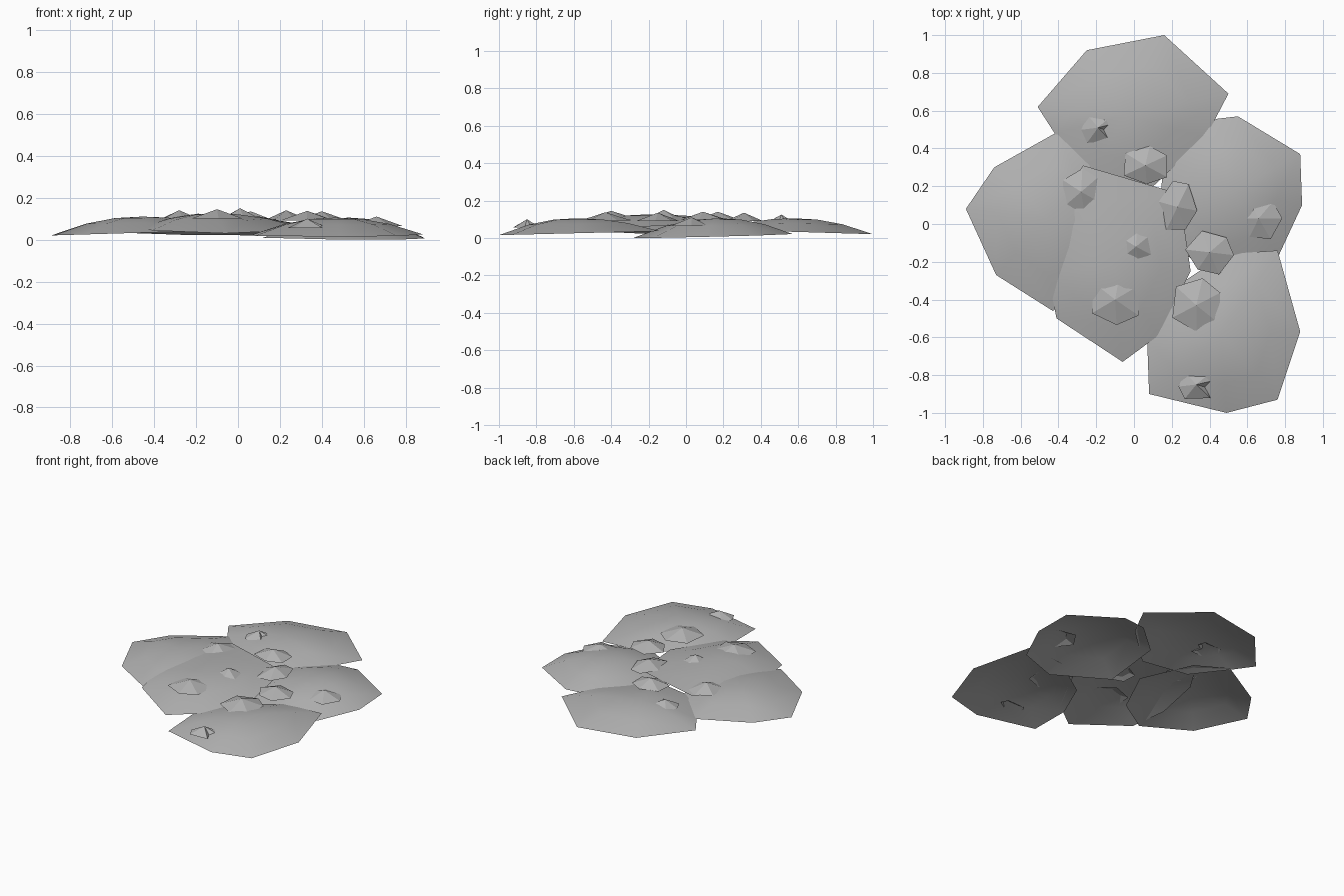
import bpy
import bmesh
import math
from mathutils import Vector

default = bpy.data.objects.get("Cube")
if default:
    bpy.data.objects.remove(default, do_unlink=True)

stone = bpy.data.materials.new("stone grey")
stone.use_nodes = True
colour = (0.45, 0.45, 0.45, 1)
stone.diffuse_color = colour
shader = next(n for n in stone.node_tree.nodes if n.type == 'BSDF_PRINCIPLED')
shader.inputs["Base Color"].default_value = colour
shader.inputs["Roughness"].default_value = 0.9


def shell(name, rim, peak, rings, smooth):
    """Open domed shell: a rim of points, shrinking rings, and a peak.
    Each ring is (scale towards the peak, share of the full rise)."""
    bm = bmesh.new()
    loops = []
    for scale, rise in [(1, 0)] + rings:
        loop = []
        for point in rim:
            spot = peak.lerp(point, scale)
            spot.z = point.z + (peak.z - point.z) * rise
            loop.append(bm.verts.new(spot))
        loops.append(loop)
    top = bm.verts.new(peak)
    count = len(rim)
    for i in range(count):
        j = (i + 1) % count
        for outer, inner in zip(loops, loops[1:]):
            bm.faces.new((outer[i], outer[j], inner[j], inner[i]))
        bm.faces.new((loops[-1][i], loops[-1][j], top))
    bmesh.ops.recalc_face_normals(bm, faces=bm.faces)
    if sum(face.normal.z for face in bm.faces) < 0:
        bmesh.ops.reverse_faces(bm, faces=bm.faces)
    for face in bm.faces:
        face.smooth = smooth
    mesh = bpy.data.meshes.new(name)
    bm.to_mesh(mesh)
    bm.free()
    mesh.materials.append(stone)
    ob = bpy.data.objects.new(name, mesh)
    bpy.context.collection.objects.link(ob)
    return ob


def slab(name, outline, low, slope, top):
    """Broad smooth slab; outline in hundredths, rim tilted by slope."""
    flat = [Vector((x, y, 0)) / 100 for x, y in outline]
    middle = sum(flat, Vector()) / len(flat)
    tilt = Vector((slope[0], slope[1], 0))
    least = min(tilt.dot(p) for p in flat)
    rim = [Vector((p.x, p.y, low + tilt.dot(p) - least)) for p in flat]
    peak = Vector((middle.x, middle.y, top))
    shell(name, rim, peak, [(0.62, 0.62), (0.3, 0.92)], True)


# Broad overlapping slabs
slab("back_slab", [(-51, 62), (-25, 92), (16, 100), (50, 69), (38, 46),
                   (8, 18), (-25, 24), (-42, 48)], 0.02, (0, -0.03), 0.105)
slab("left_slab", [(-89, 8), (-74, 30), (-40, 49), (-20, 36), (-5, 0),
                   (-20, -32), (-43, -46), (-73, -27)], 0.02, (0.03, 0), 0.11)
slab("middle_slab", [(-41, -50), (-6, -73), (13, -59), (30, -25), (24, 16),
                     (-27, 31), (-41, 8), (-46, -25)], 0.03, (0, 0.06), 0.125)
slab("right_slab", [(55, 57), (88, 37), (89, 10), (76, -18), (48, -28),
                    (12, -8), (16, 36), (38, 55)], 0.0, (-0.01, 0.025), 0.105)
slab("front_slab", [(8, -90), (49, -100), (76, -93), (88, -57), (76, -14),
                    (48, -16), (18, -36), (7, -62)], 0.015, (0, 0.025), 0.105)

# Shared rim shapes for the chips: (angle in turns, radius)
lump = [(0, 1), (0.14, 0.95), (0.32, 1), (0.5, 1), (0.68, 0.9), (0.83, 1.05)]
notched = [(0.04, 1.1), (0.12, 1.2), (0.36, 1), (0.52, 1),
           (0.65, 1.1), (0.87, 1.15), (0.95, 0.5)]


def chip(name, shape, x, y, top, wide, deep, turn):
    """Small faceted stone resting on the slabs."""
    rim = []
    for angle, radius in shape:
        a = math.tau * (angle + turn)
        rim.append(Vector((x + wide * radius * math.cos(a),
                           y + deep * radius * math.sin(a), top - 0.045)))
    shell(name, rim, Vector((x, y, top)), [], False)


# Small chips scattered over the pile
chip("back_chip", notched, -0.19, 0.51, 0.125, 0.09, 0.09, 0)
chip("back_middle_chip", lump, 0.06, 0.31, 0.135, 0.13, 0.11, 0.08)
chip("left_chip", lump, -0.28, 0.17, 0.14, 0.11, 0.13, 0.1)
chip("inner_chip", lump, 0.23, 0.09, 0.14, 0.1, 0.15, 0.15)
chip("right_chip", lump, 0.66, 0.03, 0.11, 0.125, 0.12, 0)
chip("inner_right_chip", lump, 0.4, -0.15, 0.135, 0.13, 0.12, -0.02)
chip("centre_chip", lump, 0.01, -0.12, 0.15, 0.09, 0.1, 0.1)
chip("left_front_chip", lump, -0.1, -0.4, 0.145, 0.14, 0.15, 0.08)
chip("middle_front_chip", lump, 0.33, -0.43, 0.137, 0.14, 0.155, 0.07)
chip("front_chip", notched, 0.33, -0.85, 0.1, 0.095, 0.085, 0)
